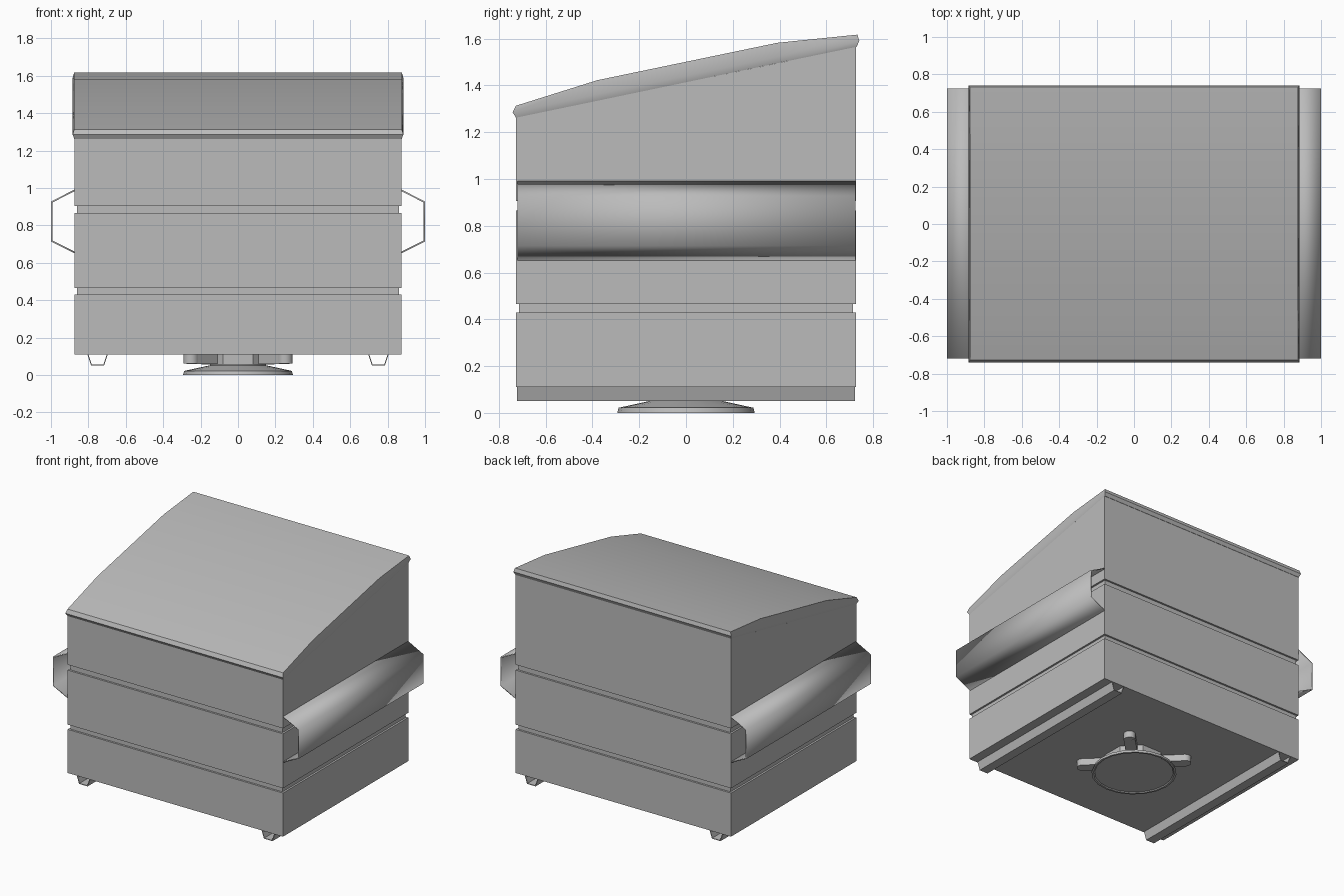
import bpy
import bmesh
import math
from mathutils import Matrix

cube = bpy.data.objects.get("Cube")
if cube:
    bpy.data.objects.remove(cube)

grey = bpy.data.materials.new("painted grey steel")
grey.use_nodes = True
grey.diffuse_color = (0.5, 0.5, 0.5, 1)
grey.node_tree.nodes["Principled BSDF"].inputs["Base Color"].default_value = (0.5, 0.5, 0.5, 1)


def finish(name, bm, smooth=None):
    bmesh.ops.recalc_face_normals(bm, faces=bm.faces)
    mesh = bpy.data.meshes.new(name)
    bm.to_mesh(mesh)
    bm.free()
    mesh.materials.append(grey)
    obj = bpy.data.objects.new(name, mesh)
    bpy.context.collection.objects.link(obj)
    if smooth:
        bpy.ops.object.select_all(action='DESELECT')
        obj.select_set(True)
        bpy.context.view_layer.objects.active = obj
        bpy.ops.object.shade_smooth_by_angle(angle=math.radians(smooth))
    return obj


def skin(bm, rings):
    for a, b in zip(rings, rings[1:]):
        n = len(a)
        for i in range(n):
            j = (i + 1) % n
            bm.faces.new((a[i], a[j], b[j], b[i]))


def layered(name, layers, smooth=None):
    """Stack of outlines; each layer is a half width and (y, z) stations."""
    bm = bmesh.new()
    rings = []
    for half, stations in layers:
        ring = [bm.verts.new((half, y, z)) for y, z in stations]
        ring += [bm.verts.new((-half, y, z)) for y, z in reversed(stations)]
        rings.append(ring)
    skin(bm, rings)
    for ring in (rings[0], rings[-1]):
        n = len(ring)
        for i in range(n // 2 - 1):
            bm.faces.new((ring[i], ring[i + 1], ring[n - 2 - i], ring[n - 1 - i]))
    return finish(name, bm, smooth)


def channel(name, path, y0, y1, thickness, smooth=None):
    """Open folded sheet running front to back."""
    bm = bmesh.new()
    ends = [[bm.verts.new((x, y, z)) for x, z in path] for y in (y0, y1)]
    for i in range(len(path) - 1):
        bm.faces.new((ends[0][i], ends[0][i + 1], ends[1][i + 1], ends[1][i]))
    obj = finish(name, bm, smooth)
    solid = obj.modifiers.new("sheet thickness", 'SOLIDIFY')
    solid.thickness = thickness
    solid.offset = 0
    solid.use_even_offset = True
    return obj


# Container body with two recessed bands
W, D, groove = 0.875, 0.727, 0.014


def level(z, inset=0):
    return (W - inset, [(-D + inset, z), (D - inset, z)])


layers = [level(0.11)]
for low, high in ((0.43, 0.465), (0.865, 0.905)):
    layers += [level(low), level(low, groove), level(high, groove), level(high)]
layers.append((W, [(-D, 1.262), (D, 1.565)]))
layered("container_body", layers)

# Bowed sloping lid with a flared lip
layered("lid", [
    (0.875, [(-0.727, 1.262), (-0.38, 1.334), (0.39, 1.495), (0.729, 1.565)]),
    (0.884, [(-0.741, 1.285), (-0.38, 1.362), (0.39, 1.522), (0.741, 1.59)]),
    (0.876, [(-0.727, 1.313), (-0.38, 1.422), (0.39, 1.582), (0.733, 1.617)]),
], 35)

# Fork sleeves and floor skids on both sides
for side, s in (("left", 1), ("right", -1)):
    sleeve = [(0.873, 0.988), (0.996, 0.925), (0.996, 0.717), (0.873, 0.655)]
    channel(side + "_fork_sleeve", [(s * x, z) for x, z in sleeve],
            -0.72, 0.725, 0.008, 65)
    skid = [(0.803, 0.112), (0.784, 0.054), (0.718, 0.054), (0.698, 0.112)]
    channel(side + "_floor_skid", [(s * x, z) for x, z in skid],
            -0.722, 0.722, 0.005)

# Round foot plate with a slightly recessed underside
bm = bmesh.new()
rings = []
for r, z in ((0.272, 0.006), (0.28, 0), (0.294, 0), (0.288, 0.022), (0.15, 0.052), (0.15, 0.07)):
    rings.append([bm.verts.new((r * math.cos(a), r * math.sin(a), z))
                  for a in (math.tau * i / 20 for i in range(20))])
skin(bm, rings)
bm.faces.new(rings[0])
bm.faces.new(rings[-1])
finish("foot_plate", bm, 30)

# Hub of the mount under the floor
bm = bmesh.new()
bmesh.ops.create_cone(bm, cap_ends=True, segments=8, radius1=0.21, radius2=0.21, depth=0.055,
                      matrix=Matrix.Translation((0, 0, 0.0845)) @ Matrix.Rotation(math.pi / 8, 4, 'Z'))
finish("mount_hub", bm)

# Diagonal arms with rounded ends
for i, name in enumerate(("back_left", "back_right", "front_right", "front_left")):
    turn = Matrix.Rotation(math.pi / 4 + i * math.pi / 2, 4, 'Z')
    bm = bmesh.new()
    bmesh.ops.create_cube(bm, size=1, matrix=turn @ Matrix.Translation((0.25, 0, 0.085))
                          @ Matrix.Diagonal((0.2, 0.08, 0.05, 1)))
    bmesh.ops.create_cone(bm, cap_ends=True, segments=12, radius1=0.042, radius2=0.042, depth=0.05,
                          matrix=turn @ Matrix.Translation((0.355, 0, 0.086)))
    finish(name + "_mount_arm", bm, 35)
